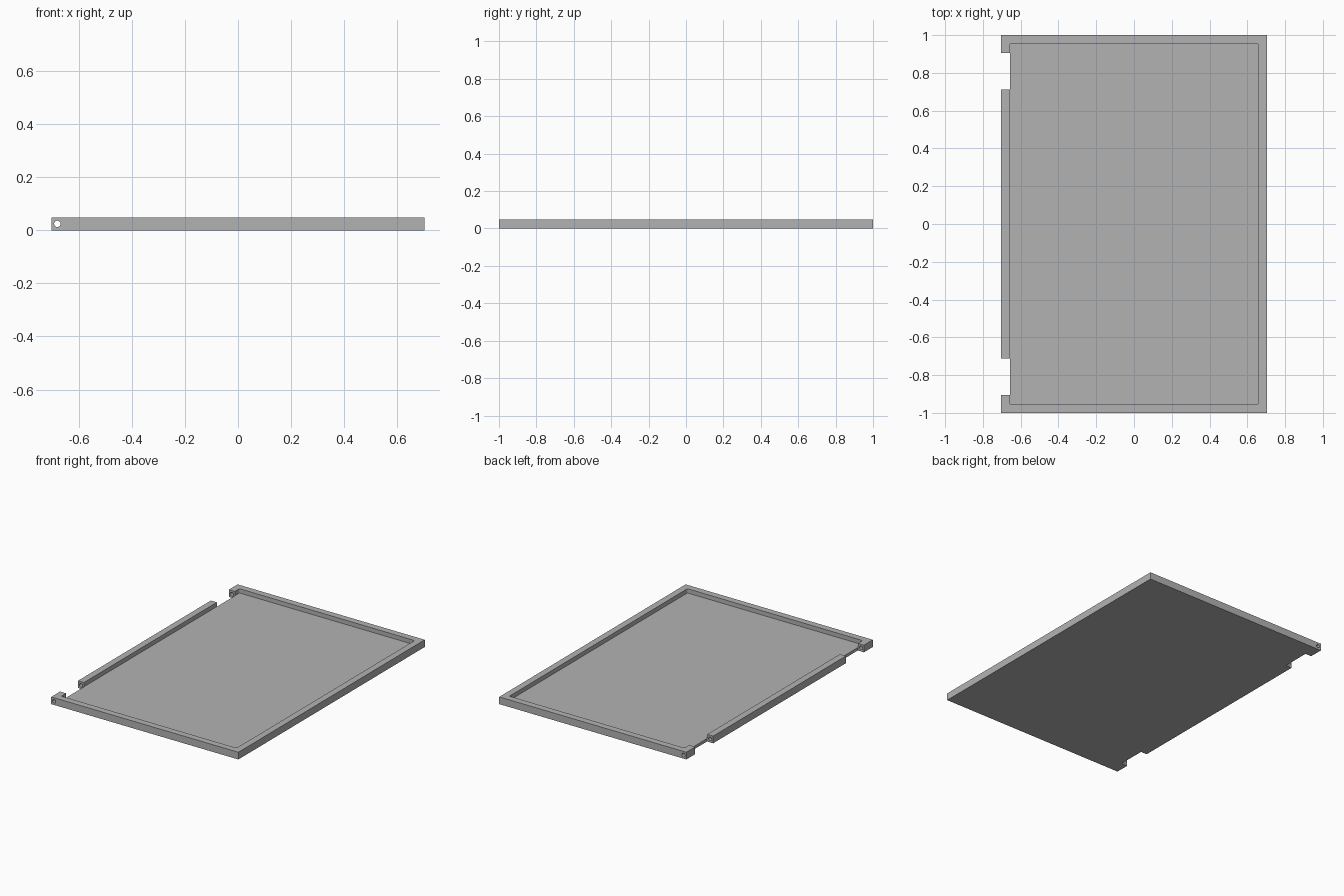
import bpy, bmesh, math
from mathutils import Matrix, Vector

if "Cube" in bpy.data.objects:
    bpy.data.objects.remove(bpy.data.objects["Cube"])

HALF_X, HALF_Y, HEIGHT = 0.703, 1.0, 0.049
RIM, FLOOR = 0.045, 0.02

grey = bpy.data.materials.new("plain grey")
grey.use_nodes = True
colour = (0.45, 0.45, 0.45, 1)
grey.diffuse_color = colour
grey.node_tree.nodes["Principled BSDF"].inputs["Base Color"].default_value = colour


def finish(name, bm):
    mesh = bpy.data.meshes.new(name)
    bm.to_mesh(mesh)
    bm.free()
    mesh.materials.append(grey)
    obj = bpy.data.objects.new(name, mesh)
    bpy.context.collection.objects.link(obj)
    return obj


def box(name, low, high, corner=0):
    low, high = Vector(low), Vector(high)
    bm = bmesh.new()
    bmesh.ops.create_cube(bm, size=1, matrix=Matrix.Translation((low + high) / 2)
                          @ Matrix.Diagonal((*(high - low), 1)))
    if corner:
        upright = [e for e in bm.edges
                   if abs(e.verts[0].co.z - e.verts[1].co.z) > 0.001]
        bmesh.ops.bevel(bm, geom=upright, offset=corner, segments=4,
                        profile=0.5, affect='EDGES')
    return finish(name, bm)


# Solid tray blank
tray = box("tray", (-HALF_X, -HALF_Y, 0), (HALF_X, HALF_Y, HEIGHT))

# Recess with slightly rounded corners
inner_x, inner_y = HALF_X - RIM, HALF_Y - RIM
cutters = [box("recess_cutter", (-inner_x, -inner_y, FLOOR),
               (inner_x, inner_y, 0.2), corner=0.008)]

# Two hinge notches through the right-hand rim
for side in (-1, 1):
    ends = sorted((side * 0.713, side * 0.905))
    cutters.append(box("notch_cutter", (-0.8, ends[0], -0.1),
                       (-inner_x + 0.001, ends[1], 0.2)))

# Hinge pin bore along the right-hand rim
bm = bmesh.new()
bmesh.ops.create_cone(bm, cap_ends=True, segments=32, radius1=0.012, radius2=0.012,
                      depth=2.4, matrix=Matrix.Translation((-0.681, 0, HEIGHT / 2))
                      @ Matrix.Rotation(math.pi / 2, 4, 'X'))
cutters.append(finish("bore_cutter", bm))

# Cut everything out of the blank
bpy.context.view_layer.objects.active = tray
for cutter in cutters:
    cutter.hide_render = True
    cut = tray.modifiers.new("cut", 'BOOLEAN')
    cut.operation, cut.solver, cut.object = 'DIFFERENCE', 'EXACT', cutter
    bpy.ops.object.modifier_apply(modifier=cut.name)
    bpy.data.objects.remove(cutter)

# Smooth only the bore and the rounded recess corners
bpy.ops.object.select_all(action='DESELECT')
tray.select_set(True)
bpy.ops.object.shade_smooth_by_angle(angle=math.radians(30))
